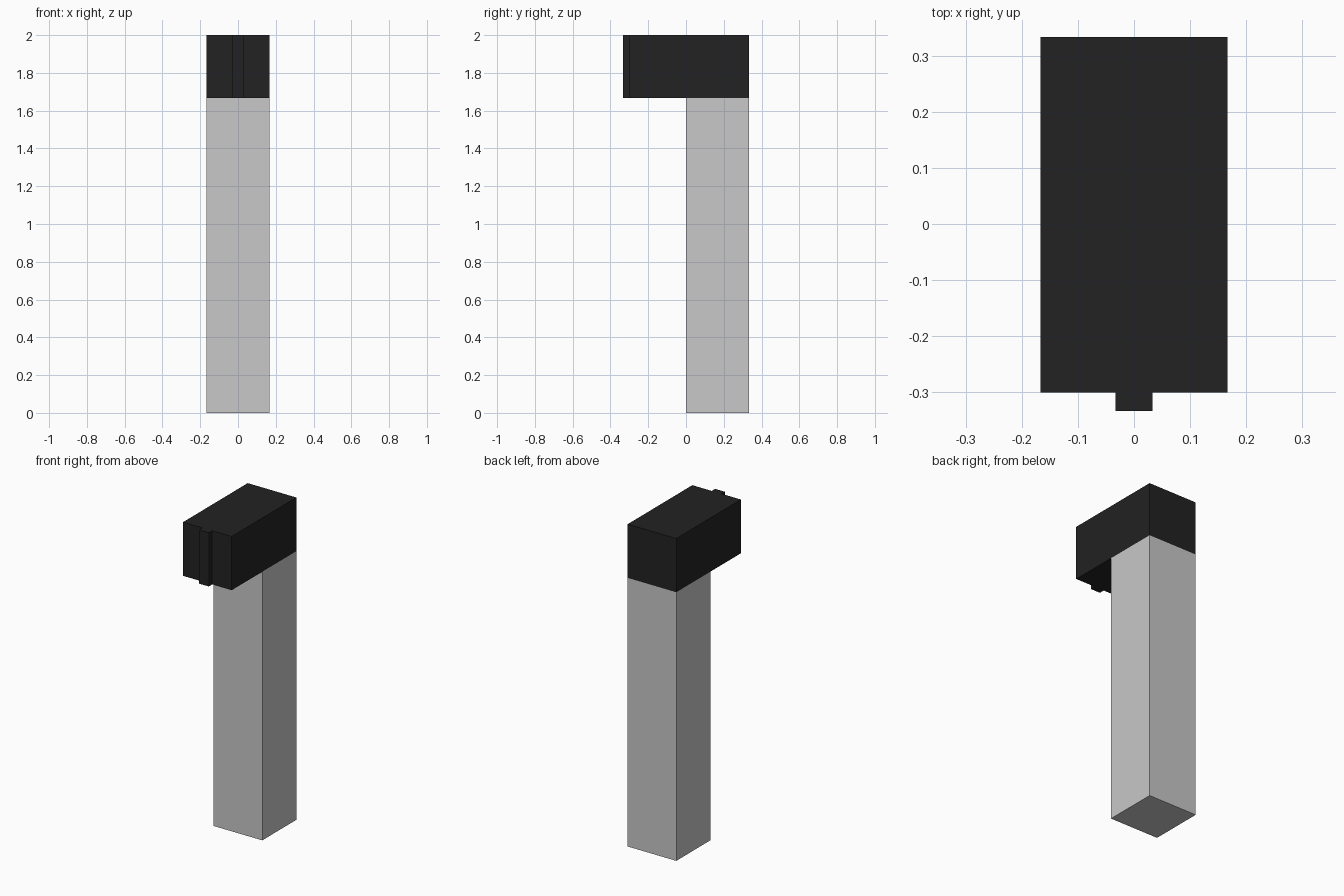
import bpy

if "Cube" in bpy.data.objects:
    bpy.data.objects.remove(bpy.data.objects["Cube"])


def material(name, rgb):
    m = bpy.data.materials.new(name)
    m.diffuse_color = (*rgb, 1.0)
    m.use_nodes = True
    m.node_tree.nodes["Principled BSDF"].inputs["Base Color"].default_value = m.diffuse_color
    return m


def box(name, lo, hi, mat):
    """Axis-aligned box between two corners."""
    centre = [(a + b) / 2 for a, b in zip(lo, hi)]
    bpy.ops.mesh.primitive_cube_add(size=1, location=centre)
    ob = bpy.context.object
    ob.name = name
    ob.scale = [b - a for a, b in zip(lo, hi)]
    bpy.ops.object.transform_apply(location=False, rotation=False, scale=True)
    ob.data.materials.append(mat)
    return ob


grey = material("light grey", (0.578, 0.578, 0.578))
black = material("near black", (0.016, 0.016, 0.016))

W = 1 / 6        # half width of post and head
D = 1 / 3        # depth of the back face
Z = 5 / 3        # height where the head starts

# Upright post
box("post", (-W, 0, 0), (W, D, Z), grey)

# Overhanging head
box("head", (-W, -0.3, Z), (W, D, 2), black)

# Narrow rib on the front of the head
box("front_rib", (-0.033, -D, Z), (0.033, -0.3, 2), black)
